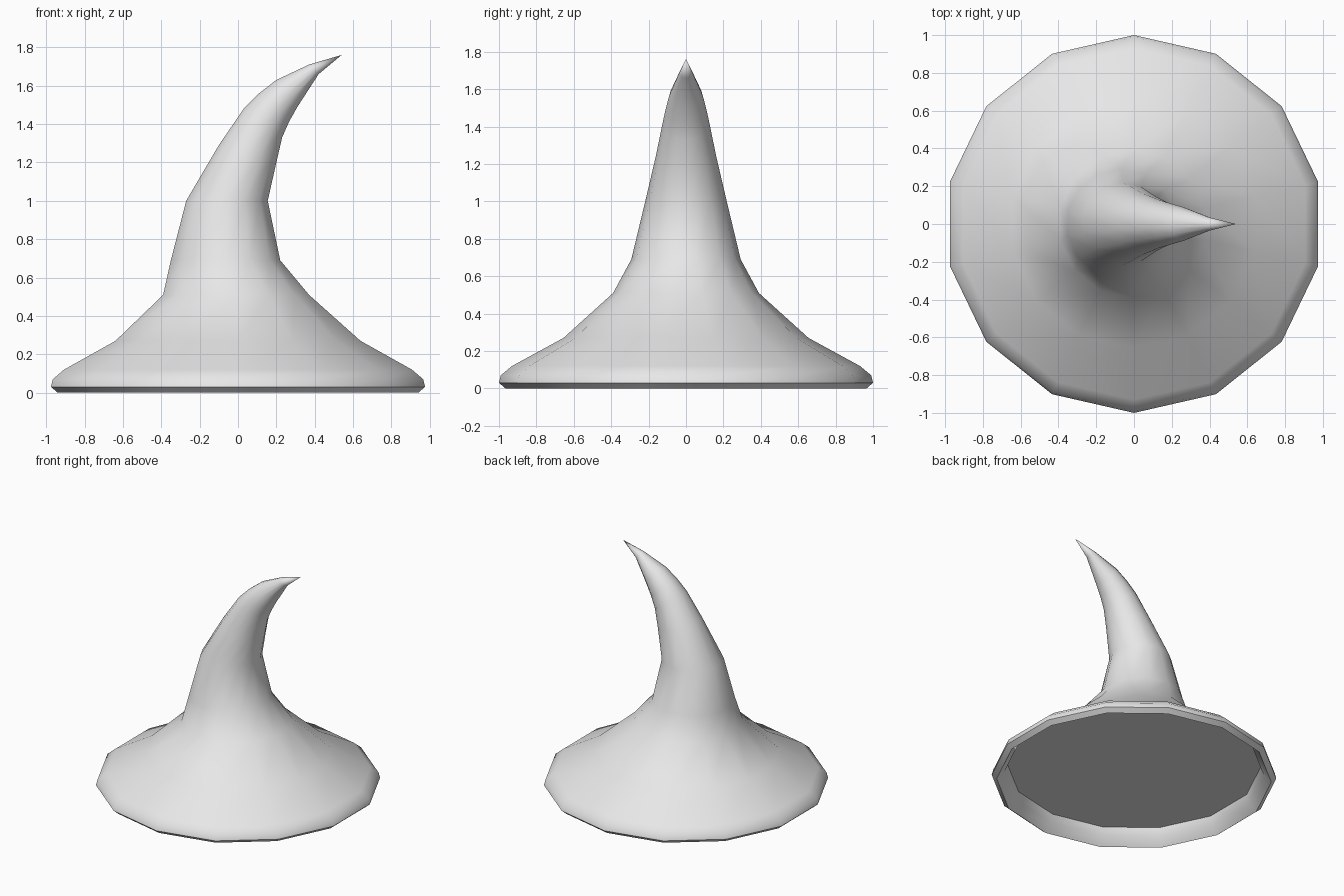
import bpy, bmesh, math
from mathutils import Vector

cube = bpy.data.objects.get("Cube")
if cube:
    bpy.data.objects.remove(cube, do_unlink=True)

SIDES = 14
FLAT = math.cos(math.pi / SIDES)

felt = bpy.data.materials.new("light grey felt")
felt.use_nodes = True
felt.diffuse_color = (0.8, 0.8, 0.8, 1)
felt.node_tree.nodes["Principled BSDF"].inputs["Base Color"].default_value = felt.diffuse_color

# Brim as (radius, height), from the hollow underside round the rim and up
brim = [(0.89, 0.12), (0.91, 0.06), (0.965, 0), (1, 0.03),
        (0.99, 0.07), (0.93, 0.12), (0.655, 0.27)]
# Bent cone as outer and inner curve points (x, z) of each tilted ring
cone = [((-0.39, 0.51), (0.37, 0.51)), ((-0.35, 0.69), (0.22, 0.69)),
        ((-0.27, 1.0), (0.155, 1.0)), ((-0.1, 1.29), (0.2, 1.2)),
        ((0.03, 1.48), (0.23, 1.33)), ((0.11, 1.56), (0.265, 1.41)),
        ((0.2, 1.63), (0.31, 1.49)), ((0.37, 1.71), (0.42, 1.66))]
tip = (0.54, 0, 1.76)

bm = bmesh.new()


def ring(left, right):
    """Ring of points spanning two points in the xz plane."""
    a, b = Vector((left[0], 0, left[1])), Vector((right[0], 0, right[1]))
    centre, half = (a + b) / 2, (b - a) / (2 * FLAT)
    verts = []
    for i in range(SIDES):
        t = 2 * math.pi * (i + 0.5) / SIDES
        depth = Vector((0, half.length * math.sin(t), 0))
        verts.append(bm.verts.new(centre + half * math.cos(t) + depth))
    return verts


spans = [((-r * FLAT, z), (r * FLAT, z)) for r, z in brim] + cone
rings = [ring(*s) for s in spans]

# Skin between rings, closed with a flat underside and a pointed tip
for low, high in zip(rings, rings[1:]):
    for i in range(SIDES):
        j = (i + 1) % SIDES
        bm.faces.new((low[i], low[j], high[j], high[i]))
bm.faces.new(rings[0][::-1])
point = bm.verts.new(tip)
for i in range(SIDES):
    bm.faces.new((rings[-1][i], rings[-1][(i + 1) % SIDES], point))
bmesh.ops.recalc_face_normals(bm, faces=bm.faces)

mesh = bpy.data.meshes.new("pointed_hat")
bm.to_mesh(mesh)
bm.free()
mesh.materials.append(felt)
hat = bpy.data.objects.new("pointed_hat", mesh)
bpy.context.collection.objects.link(hat)
bpy.ops.object.select_all(action="DESELECT")
hat.select_set(True)
bpy.context.view_layer.objects.active = hat
bpy.ops.object.shade_smooth_by_angle(angle=math.radians(42))
